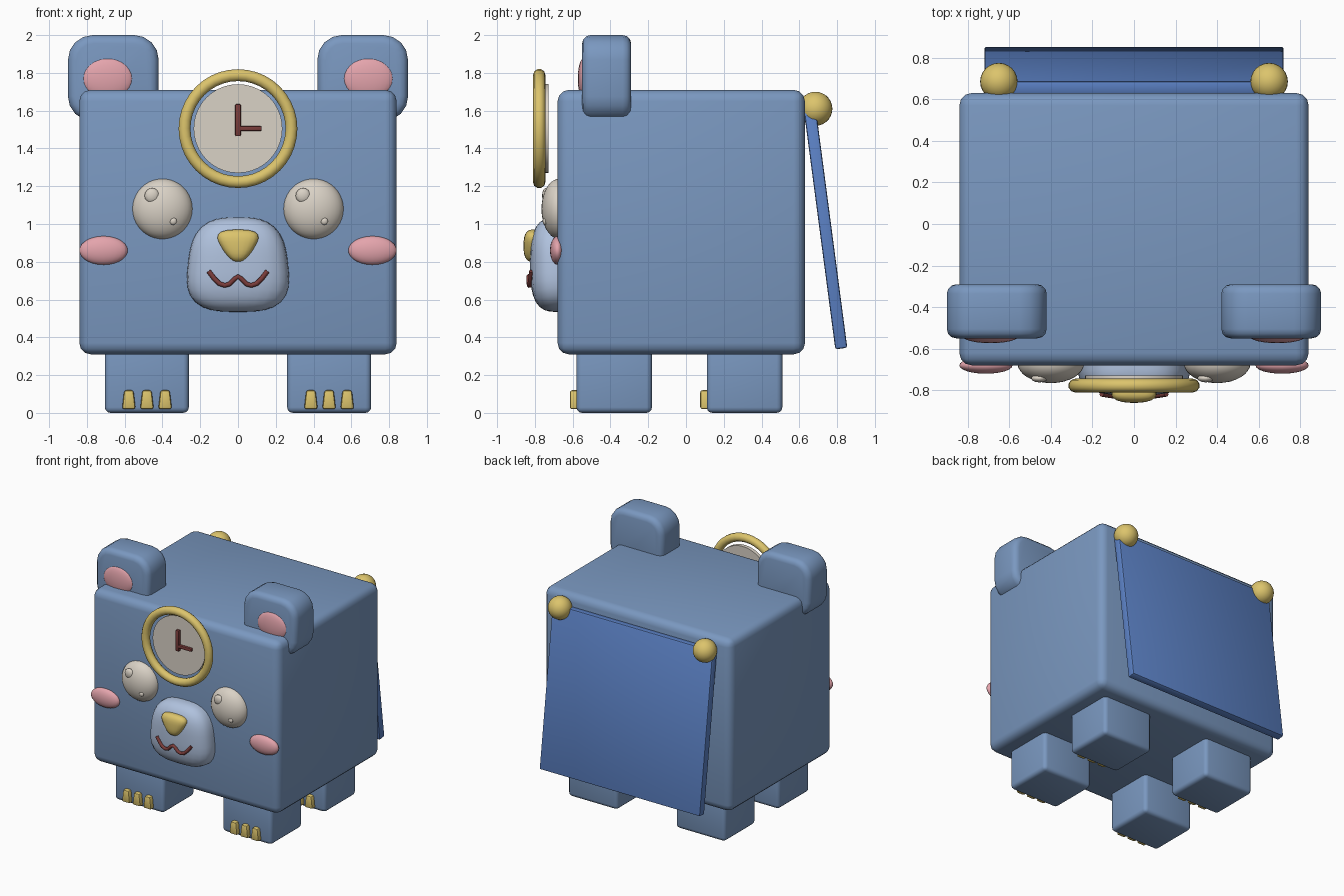
import bpy, bmesh, math
from mathutils import Matrix

if "Cube" in bpy.data.objects:
    bpy.data.objects.remove(bpy.data.objects["Cube"])


def material(name, r, g, b):
    lin = lambda c: (c / 255 / 12.92) if c < 10 else ((c / 255 + 0.055) / 1.055) ** 2.4
    m = bpy.data.materials.new(name)
    m.diffuse_color = (lin(r), lin(g), lin(b), 1)
    m.use_nodes = True
    m.node_tree.nodes["Principled BSDF"].inputs["Base Color"].default_value = m.diffuse_color
    return m


BLUE = material("dusty blue", 122, 152, 192)
CAPE = material("cape blue", 92, 130, 198)
PALE = material("pale blue", 176, 194, 222)
CREAM = material("cream", 218, 210, 198)
GOLD = material("gold", 220, 196, 108)
PINK = material("pink", 228, 164, 172)
BROWN = material("red brown", 122, 60, 58)


def finish(name, bm, mat, angle=40):
    bmesh.ops.recalc_face_normals(bm, faces=bm.faces)
    me = bpy.data.meshes.new(name)
    bm.to_mesh(me)
    bm.free()
    me.materials.append(mat)
    ob = bpy.data.objects.new(name, me)
    bpy.context.collection.objects.link(ob)
    bpy.ops.object.select_all(action='DESELECT')
    ob.select_set(True)
    bpy.context.view_layer.objects.active = ob
    bpy.ops.object.shade_smooth_by_angle(angle=math.radians(angle))
    return ob


def box(name, lo, hi, mat, bevel=0.03, segs=3, corner=0.0, taper=1.0):
    """Rounded box; corner rounds the front outline, taper narrows the top."""
    bm = bmesh.new()
    bmesh.ops.create_cube(bm, size=1)
    for v in bm.verts:
        if v.co.z > 0:
            v.co.x *= taper
        for i in range(3):
            v.co[i] = (lo[i] + hi[i]) / 2 + v.co[i] * (hi[i] - lo[i])
    if corner:
        edges = [e for e in bm.edges if abs(e.verts[0].co.y - e.verts[1].co.y) > 1e-4]
        bmesh.ops.bevel(bm, geom=edges, offset=corner, segments=4, profile=0.5, affect='EDGES')
        edges = [e for e in bm.edges if abs(e.verts[0].co.y - e.verts[1].co.y) < 1e-4]
    else:
        edges = bm.edges[:]
    bmesh.ops.bevel(bm, geom=edges, offset=bevel, segments=segs, profile=0.5, affect='EDGES')
    return finish(name, bm, mat)


def blob(name, centre, radii, mat, power=2.0, taper=0.0, u=24, v=14):
    """Ellipsoid, squarer with higher power; taper widens it upward."""
    bm = bmesh.new()
    bmesh.ops.create_uvsphere(bm, u_segments=u, v_segments=v, radius=1)
    for vert in bm.verts:
        p = vert.co
        p = p / sum(abs(c) ** power for c in p) ** (1 / power)
        p.x *= 1 + taper * p.z
        vert.co = [centre[i] + p[i] * radii[i] for i in range(3)]
    return finish(name, bm, mat, 60)


def tube(name, pts, r, mat, cyclic=False):
    cu = bpy.data.curves.new(name, 'CURVE')
    cu.dimensions = '3D'
    cu.bevel_depth = r
    cu.bevel_resolution = 3
    cu.use_fill_caps = True
    sp = cu.splines.new('POLY')
    sp.points.add(len(pts) - 1)
    for q, p in zip(sp.points, pts):
        q.co = (*p, 1)
    sp.use_cyclic_u = cyclic
    sp.use_smooth = True
    cu.materials.append(mat)
    ob = bpy.data.objects.new(name, cu)
    bpy.context.collection.objects.link(ob)
    return ob


# body
box("body", (-0.84, -0.68, 0.31), (0.84, 0.63, 1.71), BLUE, 0.06)

for s, side in ((-1, "left"), (1, "right")):
    # ears with pink inner pads
    x0, x1 = sorted((s * 0.42, s * 0.90))
    box(side + "_ear", (x0, -0.55, 1.545), (x1, -0.29, 2.0), BLUE, 0.045, 3, corner=0.13)
    blob(side + "_inner_ear", (s * 0.69, -0.54, 1.77), (0.135, 0.033, 0.11), PINK)

    # legs with three claws each
    for y, end in ((-0.58, "front"), (0.11, "back")):
        x0, x1 = sorted((s * 0.26, s * 0.705))
        box(f"{side}_{end}_leg", (x0, y, 0.0), (x1, y + 0.40, 0.42), BLUE, 0.03)
        for i in (-1, 0, 1):
            cx = s * 0.482 + i * 0.096
            box(f"{side}_{end}_claw_{i + 2}", (cx - 0.036, y - 0.035, 0.02),
                (cx + 0.036, y + 0.03, 0.12), GOLD, 0.012, 2, taper=0.68)

    # eyes with two small raised highlights
    ex = s * 0.40
    blob(side + "_eye", (ex, -0.67, 1.08), (0.16, 0.095, 0.16), CREAM, u=32, v=20)
    blob(side + "_eye_large_glint", (ex - 0.055, -0.742, 1.15), (0.04, 0.02, 0.04), CREAM, u=12, v=8)
    blob(side + "_eye_small_glint", (ex + 0.057, -0.747, 1.015), (0.02, 0.012, 0.02), CREAM, u=10, v=6)

    # cheeks
    blob(side + "_cheek", (s * 0.712, -0.68, 0.86), (0.128, 0.04, 0.076), PINK)

    # cape buttons
    blob(side + "_cape_button", (s * 0.65, 0.685, 1.61), (0.09, 0.09, 0.09), GOLD)

# muzzle, nose and mouth
blob("muzzle", (0, -0.68, 0.785), (0.265, 0.145, 0.25), PALE, power=3.0, taper=-0.1, u=32, v=20)
blob("nose", (0, -0.81, 0.885), (0.092, 0.05, 0.085), GOLD, power=2.8, taper=0.5)
half = [(0.155, 0.75), (0.125, 0.71), (0.098, 0.684), (0.07, 0.675), (0.045, 0.682), (0.02, 0.708)]
mouth = [(-x, z) for x, z in half] + [(0, 0.722)] + [(x, z) for x, z in half[::-1]]
tube("mouth", [(x, -0.832 + 0.6 * x * x, z) for x, z in mouth], 0.013, BROWN)

# clock on the forehead
ring = [(0.283 * math.cos(a), -0.777, 1.505 + 0.283 * math.sin(a))
        for a in (math.tau * i / 40 for i in range(40))]
tube("clock_rim", ring, 0.033, GOLD, cyclic=True)
bm = bmesh.new()
bmesh.ops.create_cone(bm, cap_ends=True, segments=40, radius1=0.235, radius2=0.235, depth=0.03,
                      matrix=Matrix.Translation((0, -0.743, 1.505)) @ Matrix.Rotation(math.pi / 2, 4, 'X'))
finish("clock_face", bm, CREAM)
box("clock_long_hand", (-0.015, -0.782, 1.465), (0.015, -0.755, 1.635), BROWN, 0.006, 2)
box("clock_short_hand", (0.0, -0.780, 1.492), (0.125, -0.755, 1.518), BROWN, 0.006, 2)

# cape hanging from the back, swinging outward at the hem
cape = box("cape", (-0.72, -0.032, -0.645), (0.72, 0.032, 0.645), CAPE, 0.012, 2)
cape.data.transform(Matrix.Translation((0, 0.738, 0.98)) @ Matrix.Rotation(math.radians(7.5), 4, 'X'))
